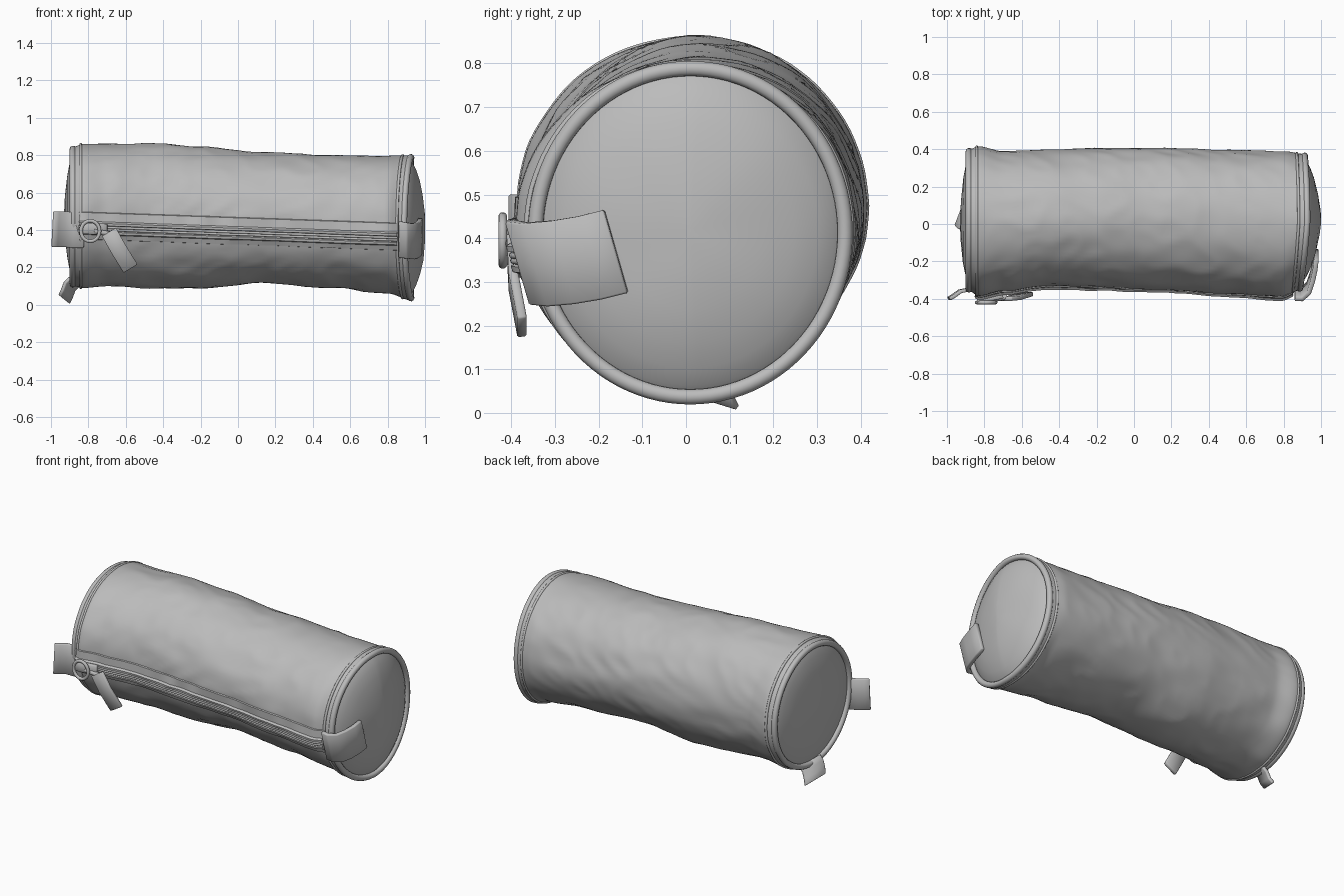
import bpy
import math
from mathutils import Vector, noise

if "Cube" in bpy.data.objects:
    bpy.data.objects.remove(bpy.data.objects["Cube"], do_unlink=True)

fabric = bpy.data.materials.new("grey fabric")
fabric.use_nodes = True
GREY = (0.5, 0.5, 0.5, 1)
fabric.diffuse_color = GREY
fabric.node_tree.nodes["Principled BSDF"].inputs["Base Color"].default_value = GREY

SIDES = 96
LEFT_END, RIGHT_END = -0.88, 0.91

# Cross-sections along the bag: x, y min, y max, z min, z max
STATIONS = [
    (-0.88, -0.36, 0.4, 0.1, 0.845),
    (-0.83, -0.385, 0.415, 0.09, 0.86),
    (-0.7, -0.36, 0.39, 0.1, 0.862),
    (-0.45, -0.33, 0.395, 0.09, 0.862),
    (-0.2, -0.335, 0.405, 0.085, 0.845),
    (0.13, -0.35, 0.405, 0.115, 0.815),
    (0.5, -0.37, 0.395, 0.09, 0.8),
    (0.8, -0.39, 0.39, 0.06, 0.798),
    (0.91, -0.355, 0.375, 0.025, 0.8),
]


def section(x):
    """Centre and half sizes of the bag at x."""
    x = min(max(x, LEFT_END), RIGHT_END)
    for a, b in zip(STATIONS, STATIONS[1:]):
        if x <= b[0]:
            break
    t = (x - a[0]) / (b[0] - a[0])
    t = t * t * (3 - 2 * t)
    y0, y1, z0, z1 = [p + (q - p) * t for p, q in zip(a[1:], b[1:])]
    return (y0 + y1) / 2, (z0 + z1) / 2, (y1 - y0) / 2, (z1 - z0) / 2


def surface(x, angle, scale=1.0, out=0.0):
    """Point on the softly creased skin of the bag."""
    cy, cz, hy, hz = section(x)
    c, s = math.cos(angle), math.sin(angle)
    fade = max(0, 1 - abs(x / 0.9) ** 6)
    crease = noise.noise(Vector((x * 3 + s, c * 2.5, s * 2.5 + x)))
    fine = 1 - 2 * abs(noise.noise(Vector((x * 6 - 2 * s, c * 3, s * 3 + 4))))
    k = scale + fade * (0.018 * crease + 0.012 * (fine - 0.6))
    # The right rim leans back toward the front of the bag
    lean = max(0, x - 0.7) / 0.2 * 0.025 * (0.5 * s * s + min(c, 0)) * scale
    return Vector((x + lean, cy + (hy * k + out) * c, cz + (hz * k + out) * s))


def finish(obj, smooth=40):
    obj.data.materials.append(fabric)
    bpy.ops.object.select_all(action="DESELECT")
    obj.select_set(True)
    bpy.context.view_layer.objects.active = obj
    if obj.type == "MESH":
        bpy.ops.object.shade_smooth_by_angle(angle=math.radians(smooth))
    return obj


def loft(name, rows, closed=False, cap=False, thick=0.0):
    """Skin a list of point rows, optionally thickened like cloth."""
    n = len(rows[0])
    faces = []
    for i in range(len(rows) - 1):
        for j in range(n if closed else n - 1):
            k = (j + 1) % n
            faces.append((i * n + j, i * n + k, (i + 1) * n + k, (i + 1) * n + j))
    if cap:
        faces.append(tuple(range((len(rows) - 1) * n, len(rows) * n)))
    mesh = bpy.data.meshes.new(name)
    mesh.from_pydata([p for row in rows for p in row], [], faces)
    mesh.update()
    obj = bpy.data.objects.new(name, mesh)
    bpy.context.collection.objects.link(obj)
    if thick:
        mod = obj.modifiers.new("thickness", "SOLIDIFY")
        mod.thickness = thick
        mod.offset = 0
    return finish(obj)


def cord(name, points, radius, cyclic=False):
    data = bpy.data.curves.new(name, "CURVE")
    data.dimensions = "3D"
    data.bevel_depth = radius
    data.bevel_resolution = 3
    data.use_fill_caps = True
    spline = data.splines.new("POLY")
    spline.points.add(len(points) - 1)
    for p, co in zip(spline.points, points):
        p.co = (*co, 1)
    spline.use_cyclic_u = cyclic
    obj = bpy.data.objects.new(name, data)
    bpy.context.collection.objects.link(obj)
    return finish(obj)


def tab(name, path, width, thick=0.02):
    """Flat cloth loop swept along a path."""
    w = Vector(width) / 2
    rows = [[Vector(p) + w * t for t in (-1, 0, 1)] for p in path]
    obj = loft(name, rows, thick=thick)
    bevel = obj.modifiers.new("soft edge", "BEVEL")
    bevel.width = 0.004
    return obj


def steps(a, b, n):
    return [a + (b - a) * i / n for i in range(n + 1)]


ANGLES = [2 * math.pi * i / SIDES for i in range(SIDES)]

# Main tube
loft("bag_body", [[surface(x, a) for a in ANGLES]
                  for x in steps(LEFT_END, RIGHT_END, 110)], closed=True)

# Bulging end panels with a groove beside the piping: (scale, distance outward)
PANELS = {
    "left": (LEFT_END, -1, [(1, 0), (0.95, -0.005), (0.9, 0.004), (0.8, 0.018),
                            (0.6, 0.033), (0.3, 0.045), (0.05, 0.05)]),
    "right": (RIGHT_END, 1, [(1, 0), (0.93, 0), (0.9, 0.01), (0.8, 0.032),
                             (0.65, 0.054), (0.45, 0.073), (0.2, 0.086), (0.03, 0.09)]),
}
for side, (x, sign, profile) in PANELS.items():
    rows = []
    for scale, bulge in profile:
        row = [surface(x, a, scale) for a in ANGLES]
        for p in row:
            dent = noise.noise(Vector((x, p.y * 6, p.z * 6))) * 0.008
            p.x += sign * (bulge + dent * (1 - scale) * min(1, scale * 3))
        rows.append(row)
    loft(side + "_end_panel", rows, closed=True, cap=True)
    # Piping and the stitched seam next to it
    cord(side + "_piping", [surface(x, a, 0.97) + Vector((sign * 0.002, 0, 0))
                            for a in ANGLES], 0.018, True)
    cord(side + "_seam", [surface(x - sign * 0.04, a, 0.995) for a in ANGLES], 0.008, True)


def front(x, dz, out):
    """Point beside the zipper line, which falls slightly to the right."""
    cy, cz, hy, hz = section(x)
    z = 0.385 - 0.035 * x + dz
    return surface(x, math.pi - math.asin((z - cz) / hz), out=out)


# Zipper tape with raised cloth lips, and the tooth cords between them
ZIP = [(0.085, -0.004), (0.08, 0.007), (0.035, 0.011), (0.028, 0.024), (0.016, 0.024),
       (0.012, 0.01), (-0.012, 0.01), (-0.016, 0.022), (-0.028, 0.022), (-0.035, 0.01),
       (-0.06, 0.007), (-0.065, -0.004)]
ZIP_X = steps(-0.85, 0.87, 80)
loft("zipper_tape", [[front(x, dz, out) for dz, out in ZIP] for x in ZIP_X])
for name, dz in (("upper", 0.006), ("lower", -0.006)):
    cord(name + "_zipper_teeth", [front(x, dz, 0.014) for x in ZIP_X], 0.007)

# Zipper slider, its ring and the hanging pull
tab("zipper_slider", [front(x, 0, 0.034) for x in (-0.84, -0.8, -0.75, -0.7)],
    (0, 0, 0.06), 0.024)
ring_centre = front(-0.79, -0.01, 0.042)
cord("pull_ring", [ring_centre + Vector((0.05 * math.cos(a), -0.008, 0.055 * math.sin(a)))
                   for a in ANGLES[::4]], 0.01, True)
cord("pull_link", [front(-0.77, -0.01, 0.04), front(-0.68, -0.02, 0.045)], 0.014)
tab("zipper_pull", [(-0.69, -0.4, 0.39), (-0.64, -0.395, 0.3), (-0.575, -0.375, 0.195)],
    (0.075, 0, 0.045), 0.022)

# Cloth tabs: front left, right end and underside
tab("left_front_tab", [(-0.82, -0.355, 0.4), (-0.88, -0.35, 0.4), (-0.93, -0.36, 0.405),
                       (-0.965, -0.385, 0.405), (-0.99, -0.4, 0.405)], (0.01, 0, 0.19))
tab("right_end_tab", [(0.86, -0.372, 0.35), (0.9, -0.375, 0.345), (0.935, -0.34, 0.34),
                      (0.955, -0.28, 0.345), (0.968, -0.22, 0.355), (0.975, -0.16, 0.37)],
    (0, -0.055, 0.19), 0.026)
tab("underside_tab", [(-0.875, 0.03, 0.125), (-0.9, 0.035, 0.1), (-0.915, 0.04, 0.06),
                      (-0.93, 0.055, 0.03)], (0.05, 0.13, -0.04))
